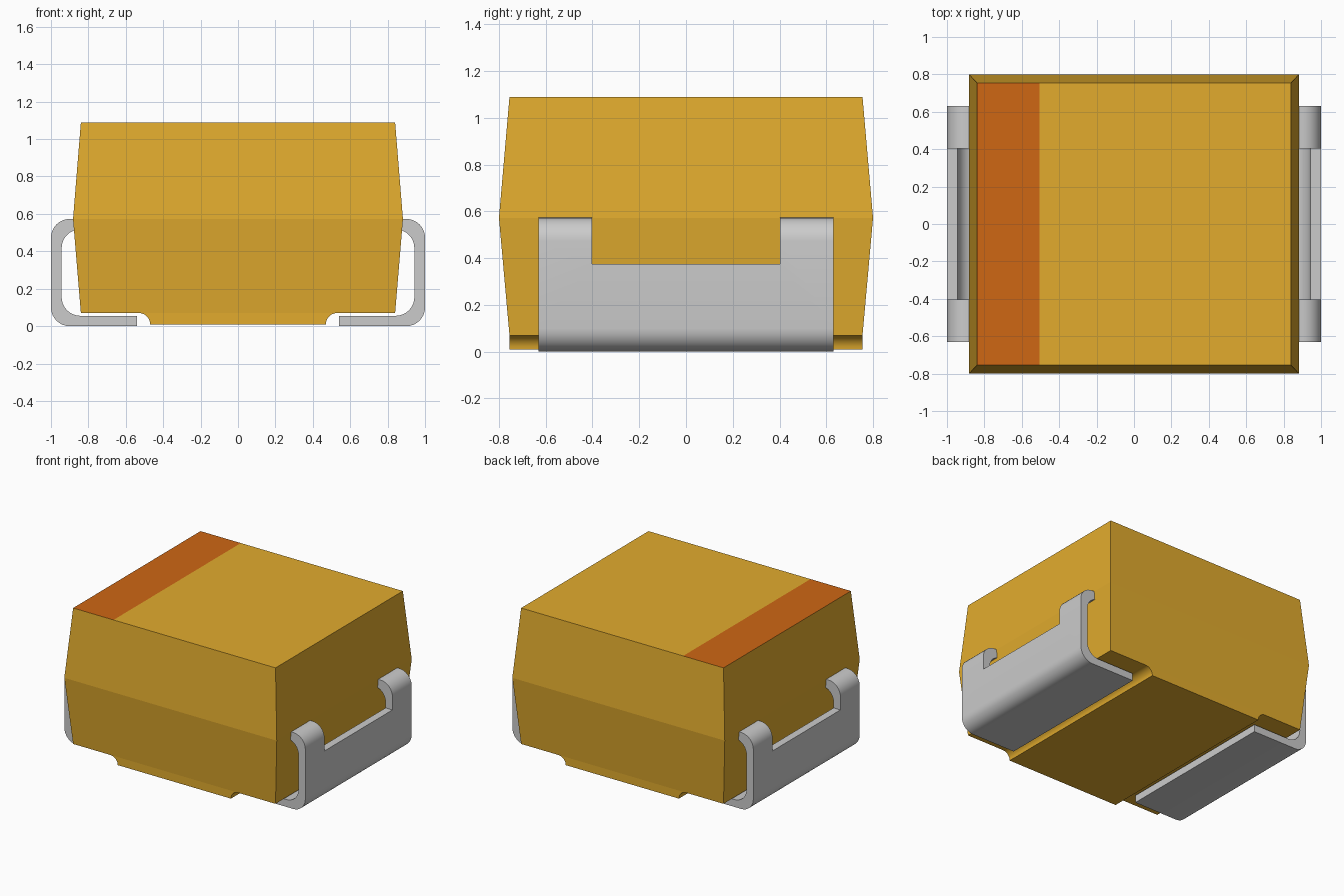
import bpy, bmesh
from math import cos, sin, radians, pi

if "Cube" in bpy.data.objects:
    bpy.data.objects.remove(bpy.data.objects["Cube"])


def material(name, rgb):
    m = bpy.data.materials.new(name)
    m.diffuse_color = (*rgb, 1)
    m.use_nodes = True
    m.node_tree.nodes["Principled BSDF"].inputs["Base Color"].default_value = m.diffuse_color
    return m


def finish(name, bm, *mats):
    bmesh.ops.recalc_face_normals(bm, faces=bm.faces)
    me = bpy.data.meshes.new(name)
    bm.to_mesh(me)
    bm.free()
    for m in mats:
        me.materials.append(m)
    ob = bpy.data.objects.new(name, me)
    bpy.context.collection.objects.link(ob)
    return ob


def prism(name, pts, half_y, *mats):
    """Extrude an x-z outline from -half_y to +half_y."""
    bm = bmesh.new()
    face = bm.faces.new([bm.verts.new((x, -half_y, z)) for x, z in pts])
    new = bmesh.ops.extrude_face_region(bm, geom=[face])["geom"]
    verts = [v for v in new if isinstance(v, bmesh.types.BMVert)]
    bmesh.ops.translate(bm, verts=verts, vec=(0, 2 * half_y, 0))
    return finish(name, bm, *mats)


def arc(cx, cz, r, a0, a1, n=8):
    return [(cx + r * cos(radians(a0 + (a1 - a0) * i / n)),
             cz + r * sin(radians(a0 + (a1 - a0) * i / n))) for i in range(n + 1)]


def smooth(ob):
    bpy.ops.object.select_all(action='DESELECT')
    ob.select_set(True)
    bpy.context.view_layer.objects.active = ob
    bpy.ops.object.shade_smooth_by_angle(angle=pi / 6)


yellow = material("yellow_resin", (0.76, 0.41, 0.027))
orange = material("orange_band", (0.62, 0.135, 0.007))

# Body: three rectangular rings, widest at the parting line
bm = bmesh.new()
rings = [[bm.verts.new((sx * hx, sy * hy, z))
          for sx, sy in ((-1, -1), (1, -1), (1, 1), (-1, 1))]
         for hx, hy, z in ((0.84, 0.755, 0.07), (0.882, 0.80, 0.572), (0.84, 0.755, 1.09))]
for lo, hi in zip(rings, rings[1:]):
    for i in range(4):
        j = (i + 1) % 4
        bm.faces.new((lo[i], lo[j], hi[j], hi[i]))
bm.faces.new(rings[0])
top = bm.faces.new(rings[2])

# Polarity band: part of the top face in orange
bmesh.ops.bisect_plane(bm, geom=[top, *top.edges, *top.verts],
                       plane_co=(-0.505, 0, 0), plane_no=(1, 0, 0))
for f in bm.faces:
    c = f.calc_center_median()
    if c.z > 1.08 and c.x < -0.505:
        f.material_index = 1
finish("body", bm, yellow, orange)

# Belly pad with concave fillets, reaching slightly into the body
right = [(0.53, 0.12)] + arc(0.53, 0.01, 0.06, 90, 180)
pad = prism("belly_pad", right + [(-x, z) for x, z in reversed(right)], 0.755, yellow)
smooth(pad)

# Folded leads with a notch between the two upper tabs
outline = ([(0.54, 0.0)] + arc(0.90, 0.10, 0.10, -90, 0)
           + arc(0.90, 0.473, 0.10, 0, 90) + [(0.843, 0.573), (0.843, 0.517)]
           + arc(0.843, 0.417, 0.10, 90, 0)[1:]
           + arc(0.843, 0.155, 0.10, 0, -90) + [(0.54, 0.055)])
for side, s in (("left", -1), ("right", 1)):
    lead = prism(side + "_lead", [(s * x, z) for x, z in outline], 0.63)
    cutter = prism("notch_cutter", [(s * x, z) for x, z in
                   ((0.7, 0.375), (1.2, 0.375), (1.2, 0.8), (0.7, 0.8))], 0.403)
    cutter.hide_render = True
    mod = lead.modifiers.new("notch", 'BOOLEAN')
    mod.operation, mod.solver, mod.object = 'DIFFERENCE', 'EXACT', cutter
    bpy.context.view_layer.objects.active = lead
    bpy.ops.object.modifier_apply(modifier=mod.name)
    bpy.data.objects.remove(cutter)
    smooth(lead)
